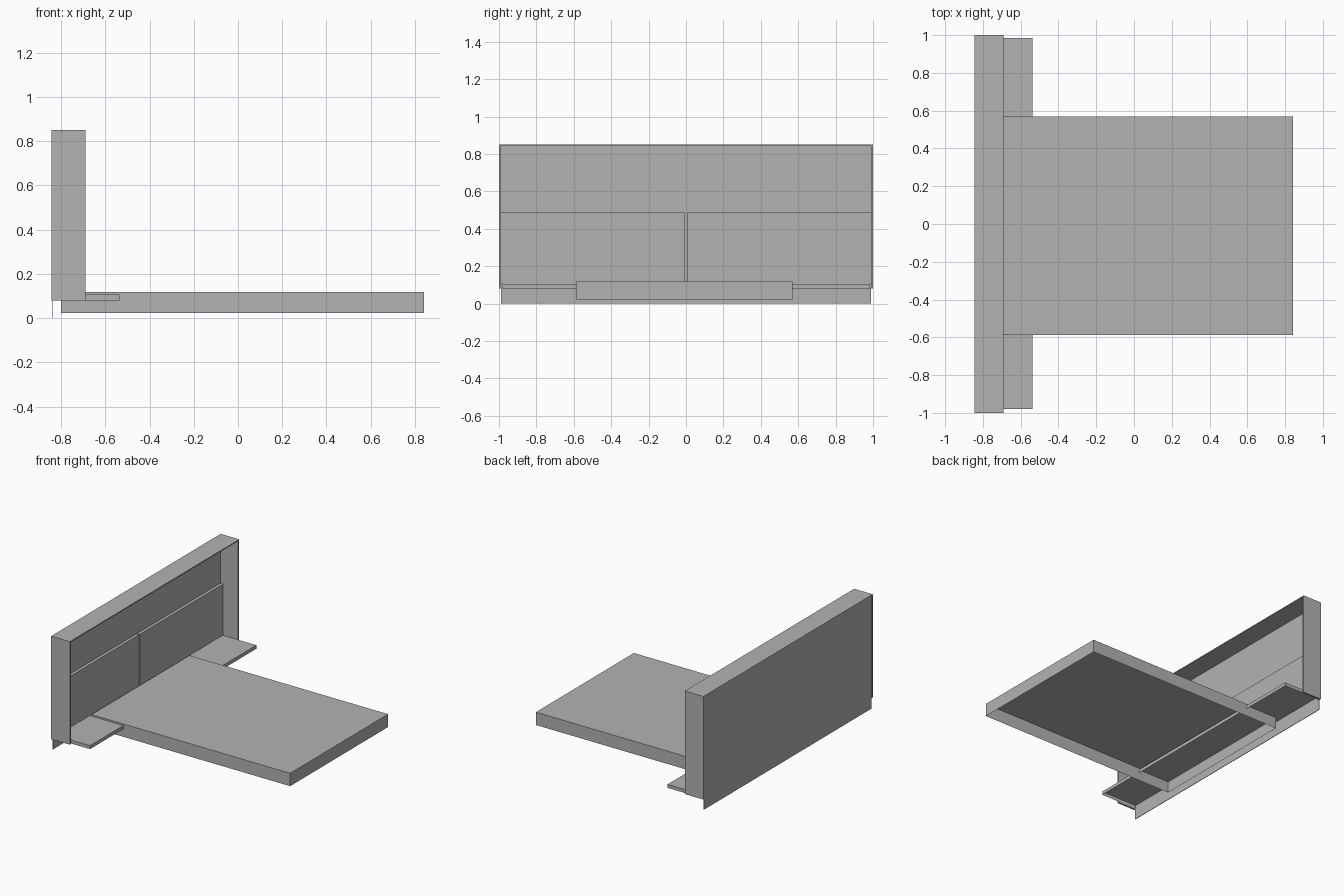
import bpy
import bmesh

cube = bpy.data.objects.get("Cube")
if cube:
    bpy.data.objects.remove(cube, do_unlink=True)

# One flat grey for the whole bed
grey = bpy.data.materials.new("grey")
grey.use_nodes = True
colour = (0.45, 0.45, 0.45, 1)
grey.diffuse_color = colour
grey.node_tree.nodes["Principled BSDF"].inputs["Base Color"].default_value = colour


def box(name, x, y, z, open_bottom=False):
    """Box spanning the given (min, max) ranges, optionally hollow from below."""
    bm = bmesh.new()
    bmesh.ops.create_cube(bm, size=1)
    for v in bm.verts:
        for i, (low, high) in enumerate((x, y, z)):
            v.co[i] = high if v.co[i] > 0 else low
    bm.normal_update()
    if open_bottom:
        under = [f for f in bm.faces if f.normal.z < -0.5]
        bmesh.ops.delete(bm, geom=under, context='FACES')
    mesh = bpy.data.meshes.new(name)
    bm.to_mesh(mesh)
    bm.free()
    mesh.materials.append(grey)
    obj = bpy.data.objects.new(name, mesh)
    bpy.context.collection.objects.link(obj)
    return obj


back, front = -0.844, -0.69      # headboard depth
base, top = 0.08, 0.85           # headboard height
inner = 0.988                    # half width inside the frame
panel_x = (back + 0.002, back + 0.006)

# Bed platform and the shelf running through it, both hollow underneath
box("bed_platform", (-0.80, 0.842), (-0.587, 0.57), (0.022, 0.118), True)
box("bedside_shelf", (panel_x[1], -0.537), (-0.98, 0.985), (base, 0.106), True)

# Headboard frame
box("headboard_top", (back, front), (-1, 1), (top - 0.008, top))
for side, y in (("right", (-1, -inner)), ("left", (inner, 1))):
    box(f"headboard_side_{side}", (back, front), y, (base, top - 0.008))

# Back panels, the lower one reaching the floor
box("back_panel_upper", panel_x, (-inner, inner), (0.144, top - 0.008))
box("back_panel_lower", panel_x, (-inner, inner), (0, 0.144))

# Two front panels with a narrow gap between them
for side, y in (("right", (-inner, -0.005)), ("left", (0.005, inner))):
    box(f"front_panel_{side}", (panel_x[1], -0.815), y, (0.106, 0.487))
